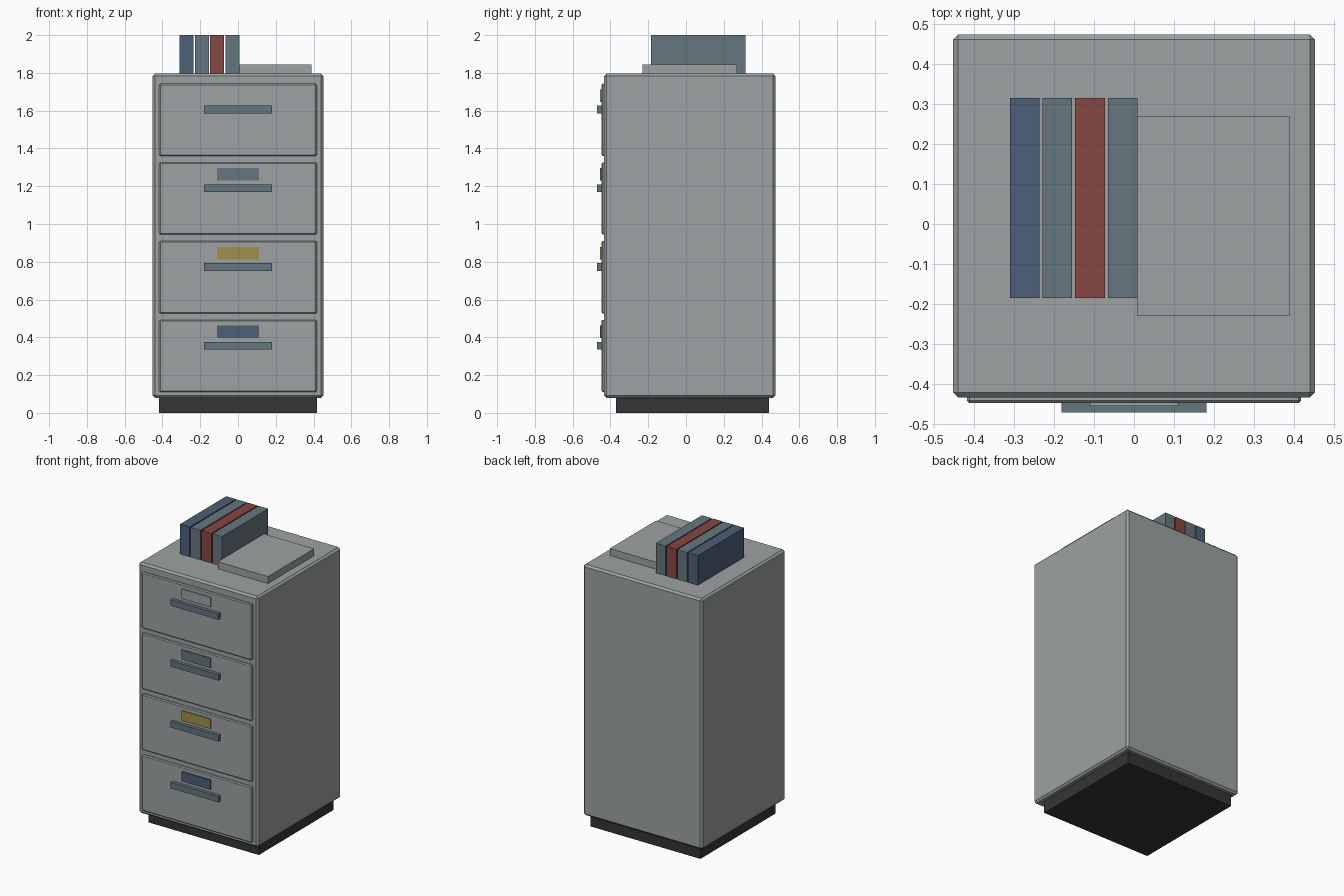
import bpy
import bmesh

cube = bpy.data.objects.get("Cube")
if cube:
    bpy.data.objects.remove(cube, do_unlink=True)


def material(name, r, g, b):
    mat = bpy.data.materials.new(name)
    mat.use_nodes = True
    mat.diffuse_color = (r, g, b, 1)
    mat.node_tree.nodes["Principled BSDF"].inputs["Base Color"].default_value = (r, g, b, 1)
    return mat


grey = material("painted grey", 0.34, 0.36, 0.36)
dark = material("dark base", 0.036, 0.036, 0.035)
teal = material("slate teal", 0.13, 0.18, 0.21)
blue = material("navy blue", 0.075, 0.115, 0.185)
red = material("brick red", 0.245, 0.063, 0.052)
yellow = material("mustard yellow", 0.36, 0.28, 0.07)


def box(name, x, y, z, mat, bevel=0):
    """Box spanning the (low, high) ranges on each axis, optionally chamfered."""
    spans = (x, y, z)
    bm = bmesh.new()
    bmesh.ops.create_cube(bm, size=1)
    for v in bm.verts:
        v.co = [(lo + hi) / 2 + c * (hi - lo) for c, (lo, hi) in zip(v.co, spans)]
    mesh = bpy.data.meshes.new(name)
    bm.to_mesh(mesh)
    bm.free()
    mesh.materials.append(mat)
    obj = bpy.data.objects.new(name, mesh)
    bpy.context.collection.objects.link(obj)
    if bevel:
        mod = obj.modifiers.new("chamfer", "BEVEL")
        mod.width = bevel
        mod.segments = 1
    return obj


# Cabinet shell on a recessed plinth
box("plinth", (-0.417, 0.417), (-0.37, 0.44), (0, 0.085), dark)
box("cabinet_body", (-0.452, 0.452), (-0.433, 0.473), (0.08, 1.797), grey, 0.013)

# Four drawers, each with a front, pull handle and label plate
for i, label in enumerate((blue, yellow, teal, grey)):
    z = 0.11 + i * 0.4167
    n = i + 1
    box(f"drawer_front_{n}", (-0.417, 0.417), (-0.447, -0.425), (z, z + 0.383), grey, 0.006)
    box(f"drawer_handle_{n}", (-0.181, 0.181), (-0.47, -0.446), (z + 0.225, z + 0.266), teal)
    box(f"drawer_label_{n}", (-0.11, 0.11), (-0.454, -0.446), (z + 0.286, z + 0.352), label)

# Row of upright binders on top
for i, cover in enumerate((blue, teal, red, teal)):
    x = -0.31 + i * 0.0815
    box(f"binder_{i + 1}", (x, x + 0.074), (-0.185, 0.315), (1.795, 2), cover)

# Flat tray beside the binders
box("paper_tray", (0.008, 0.388), (-0.23, 0.27), (1.795, 1.845), grey)
